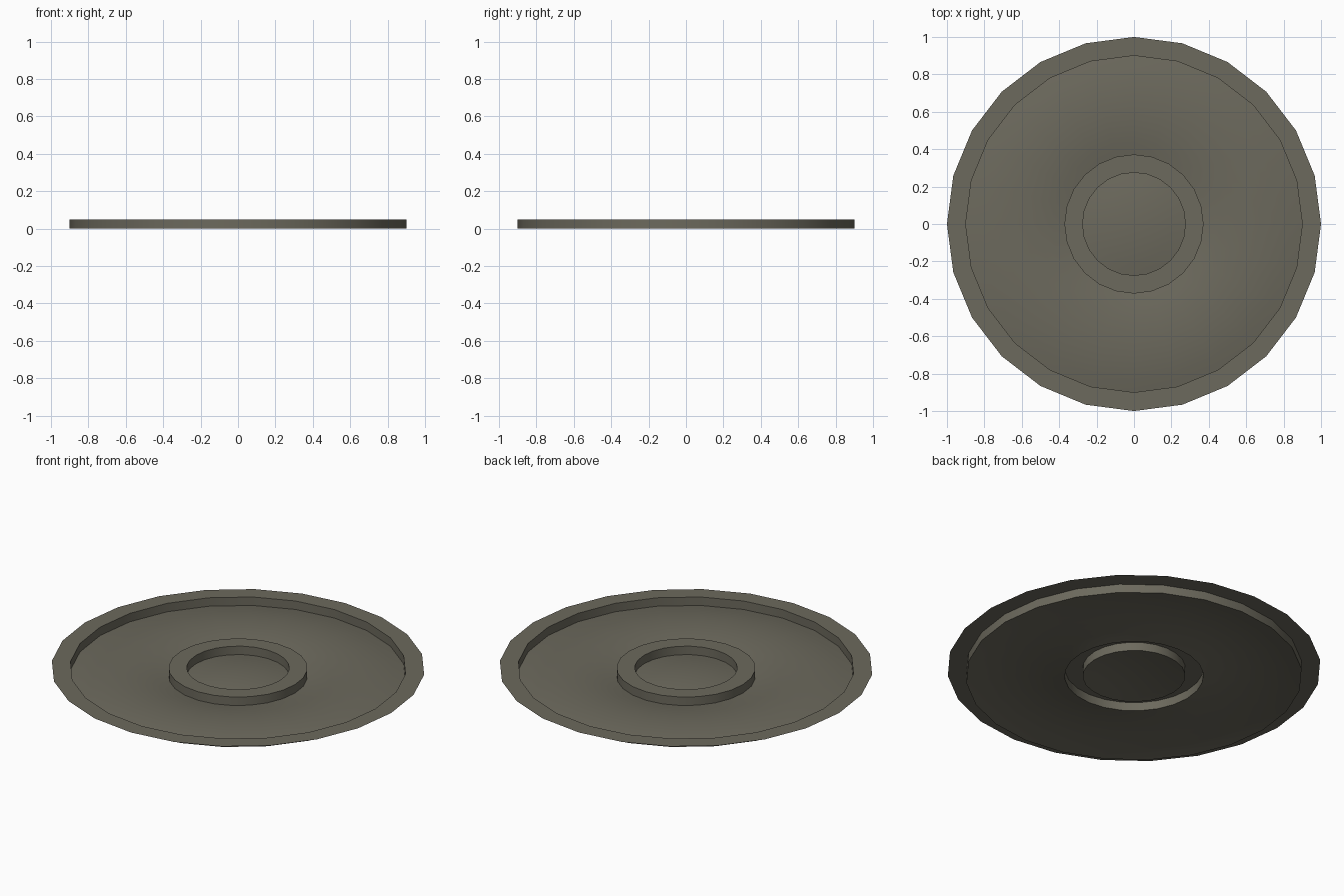
import bpy, bmesh, math

if "Cube" in bpy.data.objects:
    bpy.data.objects.remove(bpy.data.objects["Cube"])

SIDES = 24
TOP = 0.05

mat = bpy.data.materials.new("dark warm grey")
mat.diffuse_color = (0.150, 0.142, 0.109, 1.0)
mat.use_nodes = True
mat.node_tree.nodes["Principled BSDF"].inputs["Base Color"].default_value = mat.diffuse_color


def lathe(name, profile):
    """Spin an (r, z) profile, listed from outside to centre, into a thin sheet."""
    bm = bmesh.new()
    rings = []
    for r, z in profile:
        rings.append([bm.verts.new((r * math.cos(2 * math.pi * i / SIDES),
                                    r * math.sin(2 * math.pi * i / SIDES), z))
                      for i in range(SIDES)] if r > 0 else [bm.verts.new((0, 0, z))])
    for a, b in zip(rings, rings[1:]):
        for i in range(SIDES):
            j = (i + 1) % SIDES
            if len(b) == 1:
                bm.faces.new((a[i], a[j], b[0]))
            else:
                bm.faces.new((a[i], a[j], b[j], b[i]))
    mesh = bpy.data.meshes.new(name)
    bm.to_mesh(mesh)
    bm.free()
    mesh.materials.append(mat)
    ob = bpy.data.objects.new(name, mesh)
    bpy.context.collection.objects.link(ob)
    bpy.ops.object.select_all(action='DESELECT')
    ob.select_set(True)
    bpy.context.view_layer.objects.active = ob
    bpy.ops.object.shade_smooth_by_angle(angle=math.radians(35))
    return ob


def arch(r0, r1, height, steps):
    """Shallow arched section between two radii."""
    return [(r0 + (r1 - r0) * t / steps, 4 * height * (t / steps) * (1 - t / steps))
            for t in range(steps + 1)]


# flat outer flange and the wall dropping from it
lathe("outer_rim", [(1.0, TOP), (0.9, TOP), (0.9, 0.0)])
# gently crowned floor between wall and hub
lathe("floor", arch(0.9, 0.372, 0.028, 8))
# raised hub ring
lathe("hub_ring", [(0.372, 0.0), (0.372, TOP), (0.275, TOP), (0.275, 0.0)])
# slightly domed centre
lathe("hub_centre", [(0.275 * (1 - t / 4), 0.025 * (1 - (1 - t / 4) ** 2))
                     for t in range(5)])
